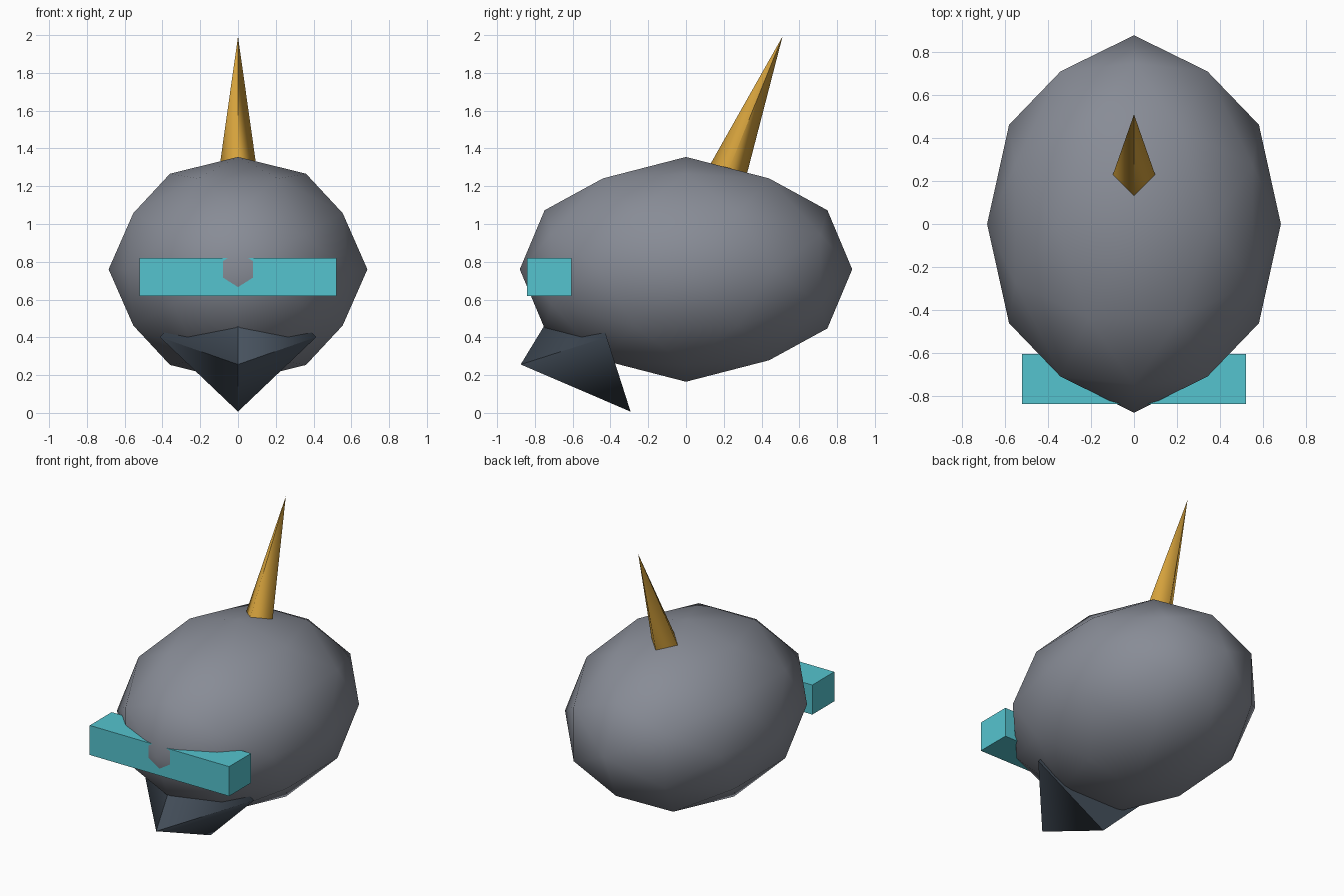
import bpy
import bmesh
from math import sin, cos, pi, sqrt
from mathutils import Vector, Matrix

cube = bpy.data.objects.get("Cube")
if cube:
    bpy.data.objects.remove(cube, do_unlink=True)


def material(name, rgb):
    mat = bpy.data.materials.new(name)
    mat.use_nodes = True
    colour = (*rgb, 1)
    mat.diffuse_color = colour
    mat.node_tree.nodes["Principled BSDF"].inputs["Base Color"].default_value = colour
    return mat


def add_object(name, bm, mat, smooth=False):
    bmesh.ops.recalc_face_normals(bm, faces=bm.faces)
    for f in bm.faces:
        f.smooth = smooth
    mesh = bpy.data.meshes.new(name)
    bm.to_mesh(mesh)
    bm.free()
    mesh.materials.append(mat)
    obj = bpy.data.objects.new(name, mesh)
    bpy.context.collection.objects.link(obj)
    return obj


def spike(name, base, radius, height, tilt, mat):
    """Four-sided cone, rounded at the base ring and creased towards the tip."""
    bm = bmesh.new()
    angles = [i * pi / 2 for i in range(4)]
    ring = [bm.verts.new((radius * sin(a), -radius * cos(a), 0)) for a in angles]
    tip = bm.verts.new((0, 0, height))
    for i in range(4):
        bm.faces.new((ring[i], ring[(i + 1) % 4], tip))
    bm.faces.new(ring[::-1])
    obj = add_object(name, bm, mat, smooth=True)
    mesh = obj.data
    # The tip takes the normal of one edge per side; the base stays flat
    normals = []
    for poly in mesh.polygons:
        for v in poly.vertices:
            if poly.index == 4:
                n = Vector((0, 0, -1))
            else:
                a = angles[(poly.index + 1) % 4] if v == 4 else angles[v]
                n = Vector((sin(a) * height, -cos(a) * height, radius)).normalized()
            normals.append(n)
    mesh.normals_split_custom_set(normals)
    obj.matrix_world = Matrix.Translation(base) @ Matrix.Rotation(tilt, 4, 'X')
    return obj


grey = material("body grey", (0.246, 0.262, 0.305))
teal = material("visor teal", (0.091, 0.552, 0.623))
gold = material("horn gold", (0.658, 0.356, 0.045))
slate = material("beak slate", (0.063, 0.084, 0.112))

# Body: once-divided icosahedron stretched into an egg
phi = (1 + sqrt(5)) / 2
corners = []
for s in (-1, 1):
    for t in (-phi, phi):
        corners += [Vector((s, 0, t)), Vector((t, s, 0)), Vector((0, t, s))]
points = list(corners)
for i, p in enumerate(corners):
    points += [p + q for q in corners[:i] if (p - q).length < 2.1]
bm = bmesh.new()
for p in points:
    bm.verts.new(p.normalized())
bmesh.ops.convex_hull(bm, input=bm.verts)
bmesh.ops.scale(bm, vec=(0.685, 0.88, 0.595), verts=bm.verts)
bmesh.ops.translate(bm, vec=(0, 0, 0.76), verts=bm.verts)
add_object("body", bm, grey, smooth=True)

# Visor bar across the face
bm = bmesh.new()
bmesh.ops.create_cube(bm, size=1)
bmesh.ops.scale(bm, vec=(1.044, 0.235, 0.2), verts=bm.verts)
bmesh.ops.translate(bm, vec=(0, -0.723, 0.72), verts=bm.verts)
add_object("visor", bm, teal)

# Horn leaning back, beak pointing forward and down
spike("horn", (0, 0.217, 1.265), 0.103, 0.785, -0.384, gold)
spike("beak", (0, -0.42, 0.402), 0.415, 0.478, pi / 2 + 0.31, slate)
